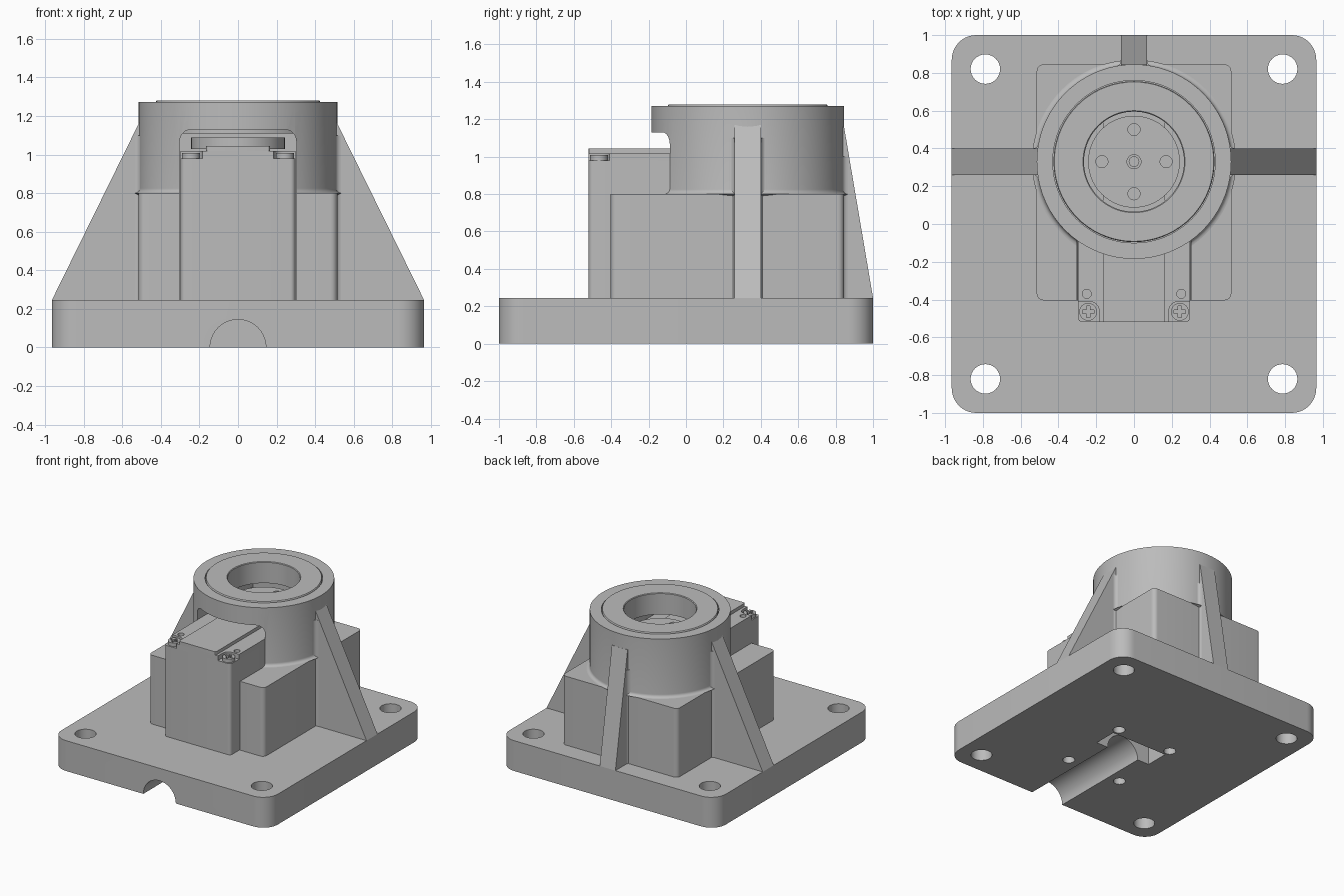
import bpy, bmesh, math

if "Cube" in bpy.data.objects:
    bpy.data.objects.remove(bpy.data.objects["Cube"], do_unlink=True)

grey = bpy.data.materials.new("plain grey")
grey.use_nodes = True
COLOUR = (0.5, 0.5, 0.5, 1)
grey.diffuse_color = COLOUR
grey.node_tree.nodes["Principled BSDF"].inputs["Base Color"].default_value = COLOUR

AXIS_Y = 0.33      # tower centre
PLATE = 0.245      # top of the base
TOWER_R = 0.515


def circle(cx, cy, r, n=32, start=0, sweep=360):
    steps = n if sweep == 360 else n + 1
    return [(cx + r * math.cos(math.radians(start + sweep * i / n)),
             cy + r * math.sin(math.radians(start + sweep * i / n))) for i in range(steps)]


def rounded(x0, x1, y0, y1, r, n=6):
    pts = []
    for cx, cy, a in ((x1 - r, y1 - r, 0), (x0 + r, y1 - r, 90),
                      (x0 + r, y0 + r, 180), (x1 - r, y0 + r, 270)):
        pts += circle(cx, cy, r, n, a, 90)
    return pts


def prism(name, pts, lo, hi, axis="z"):
    """Extrude a 2D outline along an axis."""
    place = {"z": lambda a, b, c: (a, b, c), "y": lambda a, b, c: (a, c, b),
             "x": lambda a, b, c: (c, a, b)}[axis]
    bm = bmesh.new()
    low = [bm.verts.new(place(a, b, lo)) for a, b in pts]
    high = [bm.verts.new(place(a, b, hi)) for a, b in pts]
    bm.faces.new(low)
    bm.faces.new(high)
    for i in range(len(pts)):
        j = (i + 1) % len(pts)
        bm.faces.new((low[i], low[j], high[j], high[i]))
    return finish(name, bm)


def lathe(name, profile, steps=72):
    """Spin a closed (radius, z) outline around the tower axis."""
    bm = bmesh.new()
    rings = []
    for r, z in profile:
        rings.append([bm.verts.new((x, y, z)) for x, y in circle(0, AXIS_Y, r, steps)])
    for k, ring in enumerate(rings):
        nxt = rings[(k + 1) % len(rings)]
        for i in range(steps):
            j = (i + 1) % steps
            bm.faces.new((ring[i], ring[j], nxt[j], nxt[i]))
    return finish(name, bm)


def finish(name, bm):
    bmesh.ops.recalc_face_normals(bm, faces=bm.faces)
    mesh = bpy.data.meshes.new(name)
    bm.to_mesh(mesh)
    bm.free()
    mesh.materials.append(grey)
    ob = bpy.data.objects.new(name, mesh)
    bpy.context.collection.objects.link(ob)
    return ob


def cut(ob, *cutters):
    for c in cutters:
        c.hide_render = True
        mod = ob.modifiers.new("cut", "BOOLEAN")
        mod.operation, mod.solver, mod.object = "DIFFERENCE", "EXACT", c
        bpy.context.view_layer.objects.active = ob
        bpy.ops.object.modifier_apply(modifier=mod.name)
        bpy.data.objects.remove(c, do_unlink=True)


def cavity():
    # room for the motor, rounded along its upper edges
    return prism("cavity_cutter", rounded(-0.302, 0.302, 0.2, 1.13, 0.06), -0.8, 0.62, "y")


def box(name, x0, x1, y0, y1, z0, z1):
    return prism(name, [(x0, y0), (x1, y0), (x1, y1), (x0, y1)], z0, z1)


# Base plate: mounting holes, cable channel, pocket, screw holes
base = prism("base_plate", rounded(-0.965, 0.965, -1, 1, 0.13, 10), 0, PLATE)
for sx in (-1, 1):
    for sy in (-1, 1):
        cut(base, prism("hole_cutter", circle(0.787 * sx, 0.82 * sy, 0.078), -0.1, 0.4))
    for y in (-0.46, 0.12):
        cut(base, prism("hole_cutter", circle(0.245 * sx, y, 0.045, 24), -0.1, 0.2))
cut(base, prism("channel_cutter", circle(0, 0, 0.145, 40), -1.1, 0, "y"),
    box("pocket_cutter", -0.25, 0.25, -0.13, 0.06, -0.1, 0.4))

# Housing block
block = prism("housing_block", rounded(-TOWER_R, TOWER_R, -0.404, 0.845, 0.035), PLATE, 0.8)
cut(block, cavity())

# Round tower with a small flare where it meets the block
flare = [(TOWER_R + 0.025 * (1 - math.sin(a)), 0.8 + 0.025 * (1 - math.cos(a)))
         for a in (math.pi / 2 * i / 5 for i in range(6))]
tower = lathe("tower", [(0.05, 0.78), (0.5, 0.78)] + flare
              + [(TOWER_R, 1.272), (0.43, 1.272), (0.43, 1.11), (0.05, 1.11)])
cut(tower, cavity())

# Bearing ring set into the tower top
lathe("bearing_ring", [(0.27, 1.28), (0.422, 1.28), (0.426, 1.274), (0.426, 1.108),
                       (0.265, 1.108), (0.265, 1.275)])

# Ribs: two at the sides, one at the back, with filleted roots
for s, name in ((-1, "right_rib"), (1, "left_rib")):
    outline = [(s * 0.45, PLATE), (s * 0.965, PLATE), (s * 0.51, 1.17), (s * 0.45, 1.17)]
    prism(name, outline, 0.26, 0.40, "y")
prism("back_rib", [(0.78, PLATE), (1.0, PLATE), (0.845, 1.16), (0.78, 1.16)],
      -0.07, 0.07, "x")


def root(w, d):
    # concave quarter arcs either side of a rib
    arc = [(w + d - d * math.sin(a), d - d * math.cos(a))
           for a in (math.pi / 2 * i / 5 for i in range(6))]
    return [(u, v) for u, v in arc] + [(-u, v) for u, v in reversed(arc)]


side = root(0.07, 0.03)
for s, name in ((-1, "right_rib_root"), (1, "left_rib_root")):
    pts = [(s * (0.505 + v), AXIS_Y + u) for u, v in side]
    prism(name, [(s * 0.47, AXIS_Y - 0.1), (s * 0.47, AXIS_Y + 0.1)] + pts, PLATE, 1.1)
prism("back_rib_root", [(-0.1, 0.8), (0.1, 0.8)] + [(u, 0.835 + v) for u, v in side],
      PLATE, 1.0)

# Motor body, lid and raised centre strip
prism("motor_body", rounded(-0.297, 0.297, -0.52, 0.6, 0.025), PLATE, 0.98)
lid = prism("motor_lid", rounded(-0.297, 0.297, -0.52, 0.6, 0.025), 0.98, 1.018)
for s in (-1, 1):
    cut(lid, prism("notch_cutter",
                   rounded(s * 0.27 - 0.085, s * 0.27 + 0.085, -0.7, -0.41, 0.05), 0.9, 1.2),
        prism("hole_cutter", circle(0.25 * s, -0.37, 0.024, 20), 0.99, 1.2))
prism("motor_top_strip", rounded(-0.165, 0.165, -0.52, 0.6, 0.012, 3), 1.0, 1.044)

# Lid screws with cross recesses
for s, name in ((-1, "right_screw"), (1, "left_screw")):
    x, y = 0.243 * s, -0.465
    screw = prism(name, circle(x, y, 0.047, 28), 0.97, 1.008)
    cut(screw, box("slot_cutter", x - 0.03, x + 0.03, y - 0.009, y + 0.009, 0.99, 1.1),
        box("slot_cutter", x - 0.009, x + 0.009, y - 0.03, y + 0.03, 0.99, 1.1))

# Output horn seen through the bearing
horn = prism("output_horn", circle(0, AXIS_Y, 0.243, 56), 1.03, 1.088)
for a in range(4):
    hx, hy = circle(0, AXIS_Y, 0.17, 4)[a]
    cut(horn, prism("hole_cutter", circle(hx, hy, 0.032, 20), 1.05, 1.2))
cut(horn, prism("hole_cutter", circle(0, AXIS_Y, 0.037, 24), 1.06, 1.2))
prism("horn_screw", circle(0, AXIS_Y, 0.028, 24), 1.05, 1.082)

# Smooth the curved walls, keep the edges sharp
bpy.ops.object.select_all(action="DESELECT")
for ob in bpy.context.scene.objects:
    if ob.type == "MESH" and grey.name in ob.data.materials:
        ob.select_set(True)
        bpy.context.view_layer.objects.active = ob
bpy.ops.object.shade_smooth_by_angle(angle=math.radians(30))
